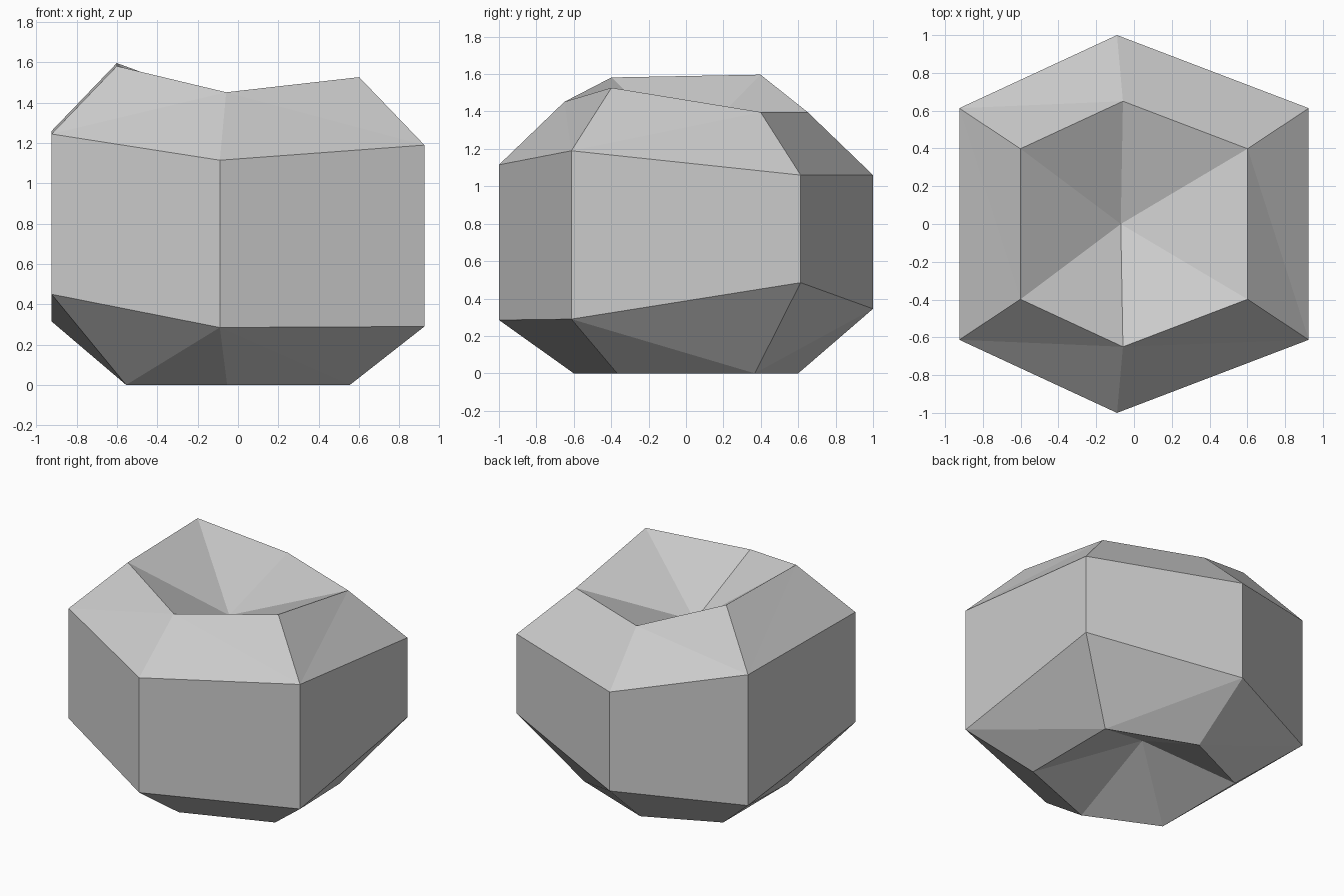
import bpy
import bmesh

old = bpy.data.objects.get("Cube")
if old:
    bpy.data.objects.remove(old, do_unlink=True)

# Six-sided plan, counter-clockwise from the front corner
PLAN = [(-0.09, -1.0), (0.925, -0.613), (0.925, 0.613),
        (-0.09, 1.0), (-0.925, 0.613), (-0.925, -0.613)]
SHOULDER = [1.115, 1.19, 1.06, 1.06, 1.26, 1.245]
FOOT = [0.285, 0.29, 0.485, 0.345, 0.315, 0.45]
RISE = 0.337  # rim height above the shoulder
SIDES = len(PLAN)

bm = bmesh.new()


def ring(scale, heights):
    return [bm.verts.new((x * scale, y * scale, z)) for (x, y), z in zip(PLAN, heights)]


def slope(outer, inner, up):
    """Band of triangles, split from the more extreme outer corner."""
    for i in range(SIDES):
        j = (i + 1) % SIDES
        if (outer[i].co.z - outer[j].co.z) * up >= 0:
            tris = ((outer[i], outer[j], inner[j]), (outer[i], inner[j], inner[i]))
        else:
            tris = ((outer[i], outer[j], inner[i]), (outer[j], inner[j], inner[i]))
        for tri in tris:
            bm.faces.new(tri)


def hollow(rim, z):
    """Fan of triangles down to a sunken centre."""
    centre = bm.verts.new((-0.07, 0, z))
    for i in range(SIDES):
        bm.faces.new((rim[i], rim[(i + 1) % SIDES], centre))


base = ring(0.6, [0] * SIDES)
foot = ring(1, FOOT)
shoulder = ring(1, SHOULDER)
rim = ring(0.65, [z + RISE for z in SHOULDER])

# Upright walls, sloped bands, and the dents above and below
for i in range(SIDES):
    j = (i + 1) % SIDES
    bm.faces.new((foot[i], foot[j], shoulder[j], shoulder[i]))
slope(shoulder, rim, 1)
slope(foot, base, -1)
hollow(rim, 1.19)
hollow(base, 0.305)
bmesh.ops.recalc_face_normals(bm, faces=bm.faces)

mesh = bpy.data.meshes.new("rock")
bm.to_mesh(mesh)
bm.free()
rock = bpy.data.objects.new("rock", mesh)
bpy.context.collection.objects.link(rock)

# Plain stone colour
stone = bpy.data.materials.new("stone_grey")
stone.use_nodes = True
colour = (0.6, 0.6, 0.6, 1)
stone.diffuse_color = colour
stone.node_tree.nodes["Principled BSDF"].inputs["Base Color"].default_value = colour
mesh.materials.append(stone)
